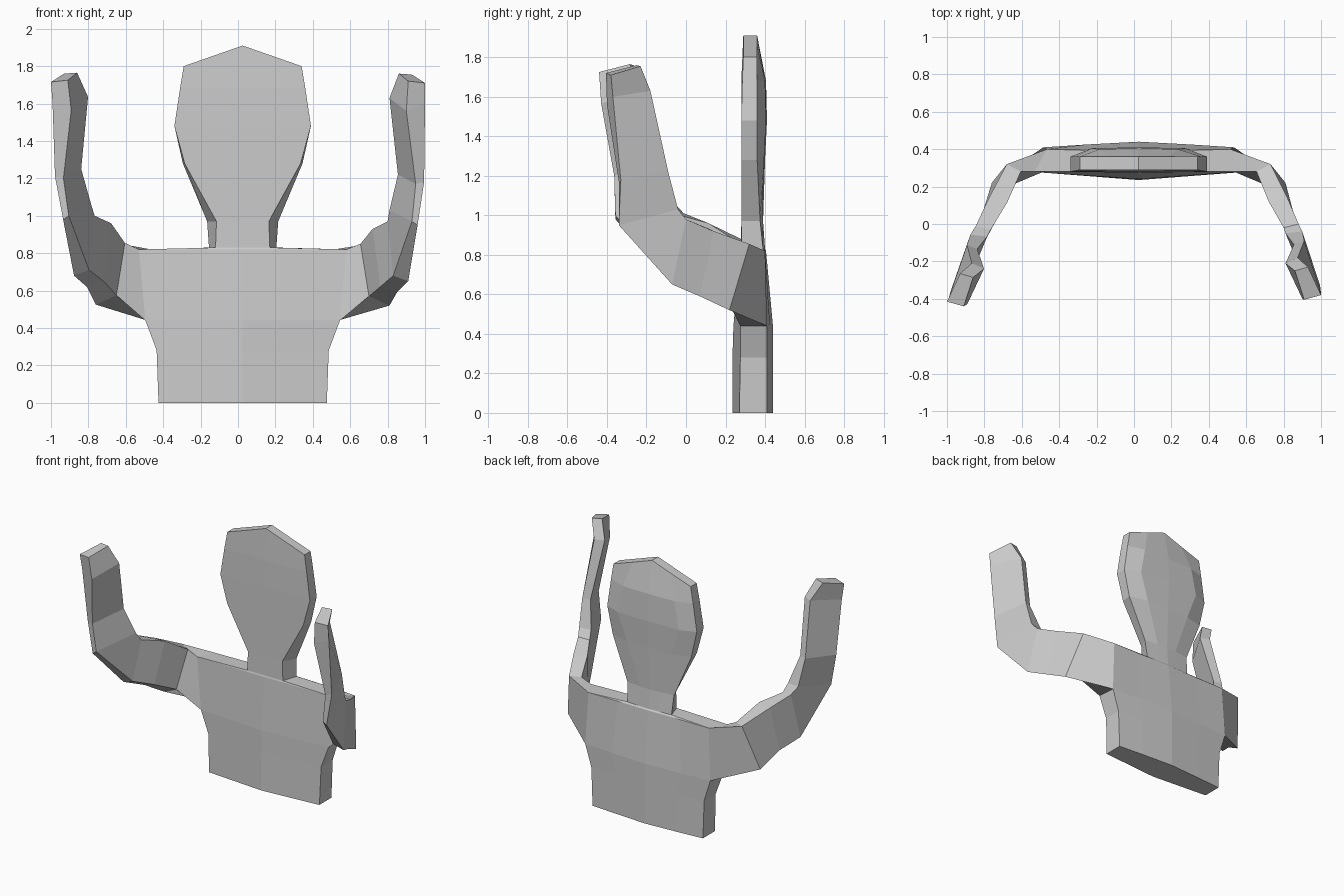
import bpy, bmesh

bm = bmesh.new()
CX = 0.025


def bridge(a, b, skip=()):
    n = len(a)
    for i in range(n):
        if i not in skip:
            j = (i + 1) % n
            bm.faces.new((a[i], a[j], b[j], b[i]))


def body_ring(z, hf, hb, hi, yf, yfc, yb, ybi, ybc, dzi=0, dzc=0):
    # front left/centre/right, then back edge/inner/centre/inner/edge
    pts = [(-hf, yf, z), (0, yfc, z + dzc), (hf, yf, z), (hb, yb, z),
           (hi, ybi, z + dzi), (0, ybc, z + dzc), (-hi, ybi, z + dzi), (-hb, yb, z)]
    return [bm.verts.new((x + CX, y, zz)) for x, y, zz in pts]


# torso, neck and head as one stack of rings
rows = [
    (0.00, .45, .45, .25, .27, .235, .41, .425, .44),
    (0.28, .46, .46, .25, .275, .235, .41, .425, .44),
    (0.44, .52, .51, .28, .275, .24, .41, .425, .44),
    (0.82, .555, .49, .25, .28, .275, .40, .40, .405),
    (0.83, .145, .18, .08, .28, .278, .39, .395, .40),
    (0.97, .14, .19, .08, .28, .28, .375, .385, .39),
    (1.28, .31, .32, .18, .28, .28, .36, .395, .40),
    (1.48, .365, .365, .25, .28, .28, .36, .405, .41),
    (1.68, .335, .335, .21, .285, .28, .36, .40, .405),
    (1.80, .315, .315, .155, .29, .29, .36, .36, .36, .055, .11),
]
rings = [body_ring(*r) for r in rows]
for k in range(len(rings) - 1):
    bridge(rings[k], rings[k + 1], skip=(2, 7) if k == 2 else ())
for r in (rings[0], rings[-1]):
    bm.faces.new([r[i] for i in (0, 1, 5, 6, 7)])
    bm.faces.new([r[i] for i in (1, 2, 3, 4, 5)])

# arm sections: upper inner, upper outer, lower outer, lower inner
arm = [
    [(.655, .28, .85), (.73, .32, .855), (.81, .22, .52), (.70, .21, .57)],
    [(.72, .12, .93), (.82, .14, .92), (.85, .07, .59), (.76, .06, .62)],
    [(.80, -.02, .97), (.88, .0, .98), (.91, -.07, .65), (.83, -.08, .68)],
    [(.81, -.05, 1.03), (.90, -.04, 1.03), (.96, -.34, .95), (.93, -.34, .97)],
    [(.855, -.11, 1.22), (.91, -.09, 1.22), (.995, -.33, 1.18), (.95, -.34, 1.17)],
    [(.81, -.21, 1.63), (.875, -.18, 1.63), (1.0, -.37, 1.6), (.90, -.40, 1.56)],
    [(.86, -.25, 1.76), (.93, -.23, 1.755), (1.0, -.38, 1.71), (.91, -.405, 1.72)],
]
lo, hi = rings[2], rings[3]
for side, (f, b) in ((1, (2, 3)), (-1, (0, 7))):
    prev = [hi[f], hi[b], lo[b], lo[f]]
    for k, sec in enumerate(arm):
        t = k / 6
        cur = []
        for x, y, z in sec:
            if side < 0:  # the left arm sits slightly higher and further forward
                x, y, z = -x + .05 * (1 - t), y - .035 * t, z + (.03 if 0 < k < 5 else .005)
            cur.append(bm.verts.new((x, y, z)))
        bridge(prev, cur)
        prev = cur
    bm.faces.new(prev)

bmesh.ops.recalc_face_normals(bm, faces=bm.faces[:])
mesh = bpy.data.meshes.new("bust_with_raised_arms")
bm.to_mesh(mesh)
bm.free()
bpy.context.collection.objects.link(bpy.data.objects.new("bust_with_raised_arms", mesh))
